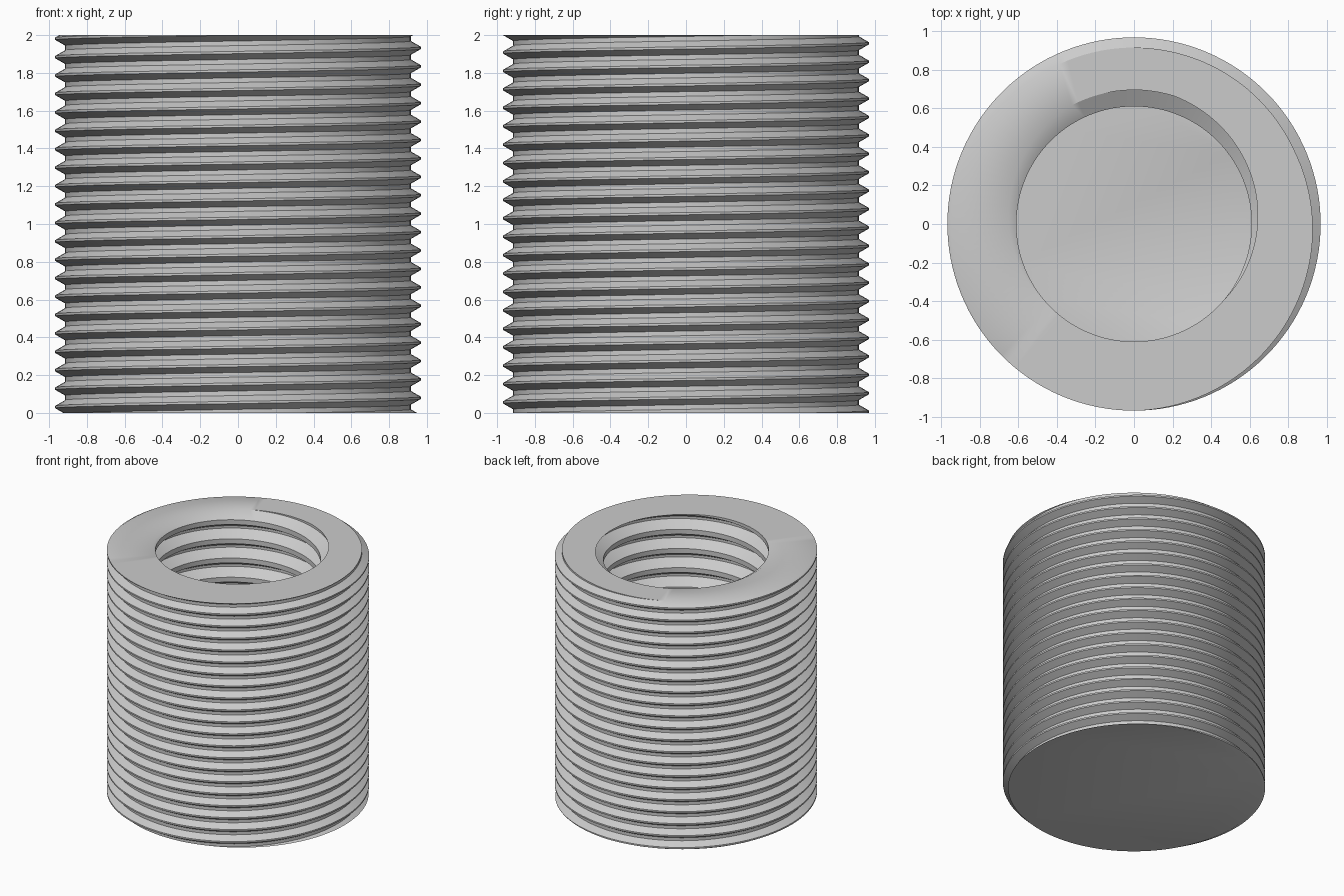
import bpy, bmesh, math
from mathutils import Vector

cube = bpy.data.objects.get("Cube")
if cube:
    bpy.data.objects.remove(cube, do_unlink=True)

HEIGHT = 2.0
FLOOR = 0.2
SEGMENTS = 128

steel = bpy.data.materials.new("grey_steel")
steel.use_nodes = True
colour = (0.6, 0.6, 0.6, 1)
steel.diffuse_color = colour
steel.node_tree.nodes["Principled BSDF"].inputs["Base Color"].default_value = colour


def add_thread(bm, profile, pitch, phase, bottom):
    """Right-handed helical surface trimmed to flat ends; returns both rim loops.
    profile: (fraction of pitch, radius); phase: angle where z offset 0 meets the top."""
    first = -int((HEIGHT - bottom) / pitch) - 3
    steps = (3 - first) * SEGMENTS
    columns = [[] for _ in profile]
    for i in range(steps + 1):
        turn = first + i / SEGMENTS
        angle = phase + turn * math.tau
        for column, (offset, radius) in zip(columns, profile):
            column.append(bm.verts.new((radius * math.cos(angle), radius * math.sin(angle),
                                        HEIGHT + (turn + offset) * pitch)))
    faces = []
    for i in range(steps):
        for a, b in zip(columns, columns[1:]):
            faces.append(bm.faces.new((a[i], a[i + 1], b[i + 1], b[i])))
        # Last profile point meets the first point one turn higher
        j = i + SEGMENTS
        if j < steps:
            a, b = columns[-1], columns[0]
            faces.append(bm.faces.new((a[i], a[i + 1], b[j + 1], b[j])))
    rims = []
    for z, side in ((bottom, -1), (HEIGHT, 1)):
        faces = [f for f in faces if f.is_valid]
        geom = set(faces)
        for f in faces:
            geom.update(f.edges, f.verts)
        cut = bmesh.ops.bisect_plane(bm, geom=list(geom), dist=1e-6, plane_co=Vector((0, 0, z)),
                                     plane_no=Vector((0, 0, side)), clear_outer=True)
        faces = [g for g in cut["geom"] if isinstance(g, bmesh.types.BMFace)]
        rims.append([g for g in cut["geom_cut"] if isinstance(g, bmesh.types.BMEdge)])
    return [[e for e in rim if e.is_valid] for rim in rims]


def thread_profile(crest, root, crest_flat, root_flat):
    """Trapezoid thread with its crest centred on offset 0."""
    c, r = crest_flat / 2, root_flat / 2
    return [(-c, crest), (c, crest), (0.5 - r, root), (0.5 + r, root)]


bm = bmesh.new()

# Outer thread and blind threaded bore
outer_low, outer_top = add_thread(bm, thread_profile(0.968, 0.915, 0.125, 0.25),
                                  0.0975, math.radians(250), 0)
bore_low, bore_top = add_thread(bm, thread_profile(0.695, 0.61, 0.125, 0.25),
                                0.156, math.radians(95), FLOOR)

# Base, bore floor and ring-shaped top face
for rim in (outer_low, bore_low, outer_top + bore_top):
    bmesh.ops.triangle_fill(bm, edges=rim, use_beauty=True, use_dissolve=False)
bmesh.ops.recalc_face_normals(bm, faces=bm.faces)

mesh = bpy.data.meshes.new("threaded_insert")
bm.to_mesh(mesh)
bm.free()
mesh.materials.append(steel)
insert = bpy.data.objects.new("threaded_insert", mesh)
bpy.context.collection.objects.link(insert)

bpy.ops.object.select_all(action="DESELECT")
insert.select_set(True)
bpy.context.view_layer.objects.active = insert
bpy.ops.object.shade_smooth_by_angle(angle=math.radians(30))
